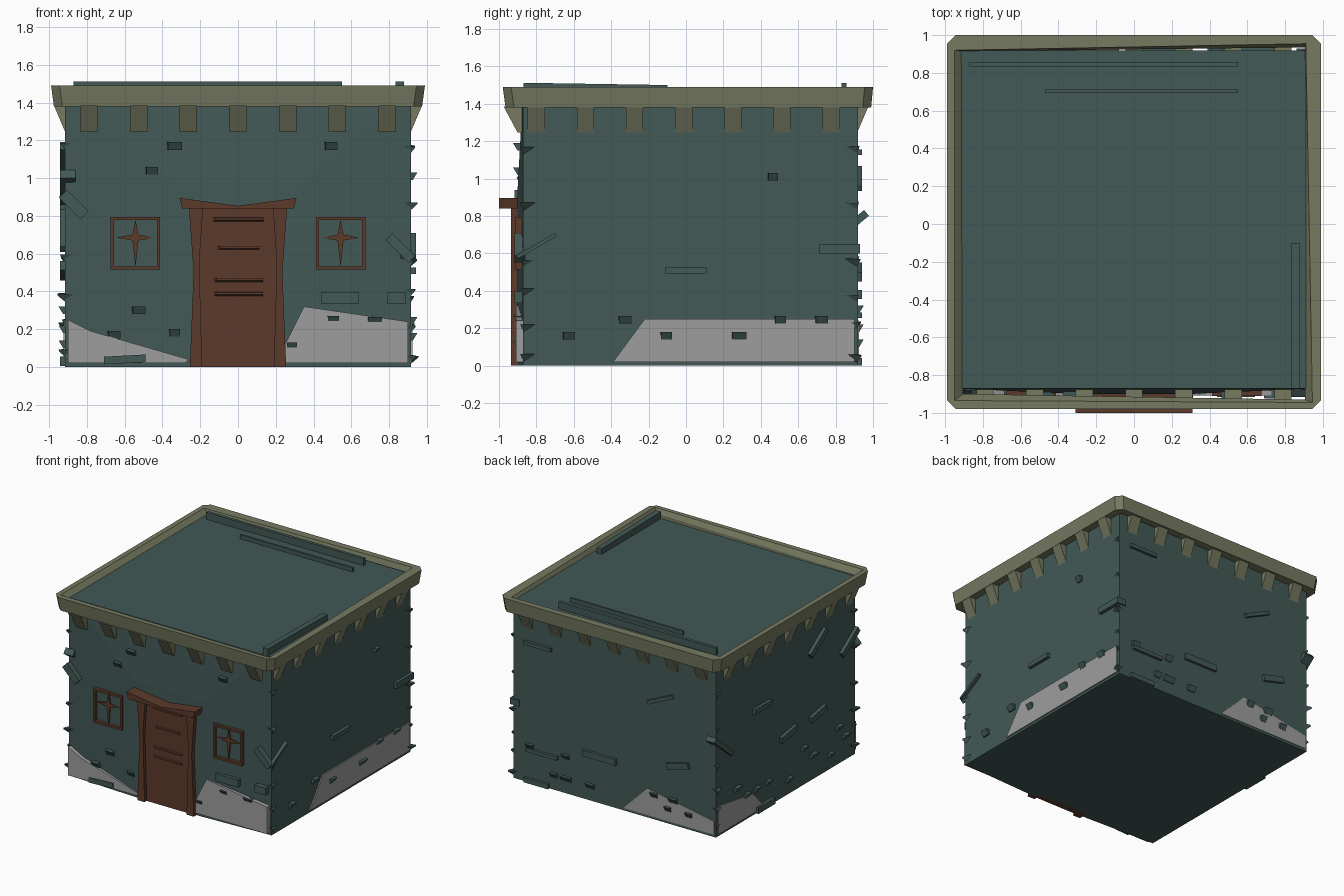
import bpy, bmesh, math, random
from mathutils import Matrix, Vector

cube = bpy.data.objects.get("Cube")
if cube:
    bpy.data.objects.remove(cube)
random.seed(4)


def material(name, rgb):
    m = bpy.data.materials.new(name)
    m.use_nodes = True
    m.diffuse_color = (*rgb, 1)
    m.node_tree.nodes["Principled BSDF"].inputs["Base Color"].default_value = (*rgb, 1)
    return m


TEAL = material("teal plaster", (.054, .1, .092))
OLIVE = material("olive trim", (.18, .194, .118))
BROWN = material("brown wood", (.107, .042, .024))
GREY = material("bare grey", (.34, .34, .34))

FRONT, RIGHT, BACK, LEFT = range(4)
FACE_AT = {FRONT: .895, RIGHT: .92, BACK: .92, LEFT: .92}


def place(wall, u, depth, z):
    """Point on a wall: u runs right as seen from outside, depth runs outward."""
    return Matrix.Rotation(wall * math.pi / 2, 3, "Z") @ Vector((u, -depth, z))


def loft(bm, ring_a, ring_b):
    """Closed solid between two rings of equal length."""
    a = [bm.verts.new(p) for p in ring_a]
    b = [bm.verts.new(p) for p in ring_b]
    n = len(a)
    bm.faces.new(a)
    bm.faces.new(b)
    for i in range(n):
        j = (i + 1) % n
        bm.faces.new((a[i], a[j], b[j], b[i]))


def plate(bm, wall, outline, d0, d1):
    loft(bm, [place(wall, u, d0, z) for u, z in outline],
         [place(wall, u, d1, z) for u, z in outline])


def rect(u, z, w, h, angle=0):
    c, s = math.cos(math.radians(angle)), math.sin(math.radians(angle))
    corners = [(-w / 2, -h / 2), (w / 2, -h / 2), (w / 2, h / 2), (-w / 2, h / 2)]
    return [(u + x * c - y * s, z + x * s + y * c) for x, y in corners]


def finish(name, bm, mat):
    bmesh.ops.recalc_face_normals(bm, faces=bm.faces)
    mesh = bpy.data.meshes.new(name)
    bm.to_mesh(mesh)
    bm.free()
    mesh.materials.append(mat)
    ob = bpy.data.objects.new(name, mesh)
    bpy.context.collection.objects.link(ob)
    return ob


# Walls and flat roof, front pushed out around the doorway
bm = bmesh.new()
W, ROOF = .915, 1.455
def corner_ring(z):
    return [bm.verts.new(p) for p in
            ((-W, -.872, z), (W, -.872, z), (W, .92, z), (-W, .92, z))]
lo, hi = corner_ring(0), corner_ring(ROOF)
p, q, r, s = [bm.verts.new((x, -.9, z)) for x, z in ((-.3, 0), (.3, 0), (.3, .95), (-.3, .95))]
for f in ((lo[0], p, s, hi[0]), (p, q, r, s), (q, lo[1], hi[1], r), (s, r, hi[1], hi[0]),
          (lo[1], lo[2], hi[2], hi[1]), (lo[2], lo[3], hi[3], hi[2]),
          (lo[3], lo[0], hi[0], hi[3]), hi, (lo[3], lo[2], lo[1], q, p, lo[0])):
    bm.faces.new(f)
finish("walls", bm, TEAL)


# Parapet: chamfered outer rim with an uneven inner opening
def chamfered(x, y0, y1, z, c=.045):
    return [(-x + c, y0, z), (x - c, y0, z), (x, y0 + c, z), (x, y1 - c, z),
            (x - c, y1, z), (-x + c, y1, z), (-x, y1 - c, z), (-x, y0 + c, z)]


def doubled(points, z):
    return [(x, y, z) for x, y in points for _ in range(2)]


bm = bmesh.new()
rings = [chamfered(.975, -.965, .99, 1.38), chamfered(.99, -.98, 1, 1.49)]
inner_top = [(-.95, -.935), (.945, -.945), (.91, .955), (-.95, .92)]
inner_low = [(-.905, -.9), (.905, -.93), (.905, .935), (-.91, .915)]
for pts, z in ((inner_top, 1.49), (inner_low, 1.45), (inner_low, 1.38)):
    d = doubled(pts, z)
    rings.append(d[1:] + d[:1])
verts = [[bm.verts.new(v) for v in ring] for ring in rings]
for k in range(len(verts)):
    a, b = verts[k], verts[(k + 1) % len(verts)]
    for i in range(8):
        j = (i + 1) % 8
        bm.faces.new((a[i], a[j], b[j], b[i]))
bmesh.ops.remove_doubles(bm, verts=bm.verts, dist=.0001)
finish("parapet", bm, OLIVE)

# Tapered brackets below the parapet
bm = bmesh.new()
for wall in FACE_AT:
    for i in range(-3, 4):
        u = i * .263 + (-.012 if wall == RIGHT else .012 if wall == LEFT else 0)
        def ring(depth, z):
            return [place(wall, u + x, y, z) for x, y in
                    ((-.046, .85), (.046, .85), (.046, depth), (-.046, depth))]
        loft(bm, ring(.915 if wall else .9, 1.245), ring(.975, 1.385))
finish("brackets", bm, OLIVE)

# Bare patches where the plaster has fallen off
patches = {
    "front_left": (FRONT, [(-.9, .02), (-.28, .02), (-.26, .04), (-.78, .19), (-.9, .25)]),
    "front_right": (FRONT, [(.25, .02), (.9, .02), (.9, .24), (.35, .32), (.25, .12)]),
    "side_right": (RIGHT, [(-.39, .02), (.9, .02), (.9, .25), (-.22, .25)]),
    "back": (BACK, [(.08, .02), (.9, .02), (.9, .13), (.3, .24)]),
    "side_left": (LEFT, [(-.9, .02), (-.3, .02), (-.45, .18), (-.9, .25)]),
}
for name, (wall, outline) in patches.items():
    bm = bmesh.new()
    face = FACE_AT[wall] + (.01 if wall == FRONT else 0)
    plate(bm, wall, outline, face - .04, face + .004)
    finish("bare_patch_" + name, bm, GREY)

# Larger bricks and slabs poking out: u, z, width, height, tilt
slabs = {
    FRONT: [(-.6, .04, .22, .04, 3), (.54, .365, .2, .06, 0), (.84, .365, .1, .06, 0),
            (.86, .63, .17, .05, -45), (-.87, .86, .16, .06, -45)],
    RIGHT: [(0, .51, .22, .035, 0), (.82, .625, .22, .05, 0), (-.8, .64, .24, .02, 30)],
    BACK: [(-.69, 1.14, .25, .03, 0), (.42, 1, .25, .03, 25), (-.65, .27, .28, .03, 0),
           (-.13, .38, .3, .05, 0), (.58, .5, .2, .05, 15), (-.7, .02, .22, .04, 0)],
    LEFT: [(.38, 1.1, .25, .05, 35), (.79, .95, .25, .05, 35), (-.34, .85, .22, .04, 0),
           (0, .5, .2, .05, 10), (.38, .52, .2, .05, 10), (-.85, .72, .3, .04, -40),
           (-.3, .03, .22, .05, 0)],
}
bm = bmesh.new()
for wall, items in slabs.items():
    for item in items:
        plate(bm, wall, rect(*item), .86, FACE_AT[wall] + .022)
finish("loose_slabs", bm, TEAL)

# Small wedge chips: one edge buried, the other sticking out
chips = {
    FRONT: [(-.34, 1.17), (.49, 1.17), (-.46, 1.04), (-.53, .3), (-.66, .17), (-.34, .18),
            (.5, .25), (.72, .245), (.28, .11)],
    RIGHT: [(.46, 1.01), (-.33, .245), (.5, .245), (.72, .245), (-.63, .16), (-.11, .16),
            (.28, .16)],
}
for wall in (BACK, LEFT):
    chips[wall] = [(random.uniform(-.8, .8), random.choice((.12, .2, .3))) for _ in range(11)]
bm = bmesh.new()
for wall, spots in chips.items():
    for u, z in spots:
        w, h = random.uniform(.055, .085), .04
        near = [place(wall, a, .86, b) for a, b in rect(u, z, w, h)]
        far = [place(wall, a, FACE_AT[wall] + (.03 if b > z else .006), b)
               for a, b in rect(u + .006, z, w * .9, h)]
        loft(bm, near, far)
# Broken tips along the upright corners
for sx, sy in ((-1, -1), (1, -1), (1, 1), (-1, 1)):
    for z in (.05, .21, .37, .56, .86, 1.15):
        e = Vector((sx * .9, sy * (.855 if sy < 0 else .9), z + random.uniform(-.02, .02)))
        t = random.uniform(.03, .055)
        base = [e + Vector(v) for v in ((0, 0, -.03), (sx * .01, -sy * .06, .025),
                                        (-sx * .06, sy * .01, .025))]
        tip = [e + Vector((sx * t, sy * t * .7, .02)) + (b - e) * .15 for b in base]
        loft(bm, base, tip)
finish("wall_chips", bm, TEAL)

# Long broken planks lying on the roof
bm = bmesh.new()
for x0, x1, y0, y1, top in ((-.87, .55, .832, .858, 1.512), (-.47, .55, .695, .712, 1.488),
                            (.835, .88, -.87, -.1, 1.512)):
    outline = [(x0, y0), (x1, y0), (x1, y1), (x0, y1)]
    loft(bm, [(x, y, 1.44) for x, y in outline],
         [(x, y, top - (.012 if y == -.1 else 0)) for x, y in outline])
finish("roof_planks", bm, TEAL)

# Door leaf, warped posts, sagging lintel and slats
bm = bmesh.new()
plate(bm, FRONT, [(-.21, 0), (.21, 0), (.21, .85), (-.21, .85)], .86, .908)
finish("door_leaf", bm, BROWN)

bm = bmesh.new()
post = [(.255, 0), (.19, 0), (.205, .55), (.185, .845), (.26, .845), (.235, .5)]
for side in (-1, 1):
    plate(bm, FRONT, [(u * side, z) for u, z in post], .86, .935)
finish("door_posts", bm, BROWN)

bm = bmesh.new()
plate(bm, FRONT, [(-.295, .84), (0, .84), (0, .853), (-.31, .895)], .88, 1)
plate(bm, FRONT, [(0, .84), (.295, .84), (.31, .895), (0, .853)], .88, 1)
finish("door_lintel", bm, BROWN)

bm = bmesh.new()
for z, w in ((.78, .27), (.63, .22), (.46, .26), (.385, .26)):
    near = [place(FRONT, u, .9, v) for u, v in rect(0, z, w, .025)]
    far = [place(FRONT, u, .924, v) for u, v in rect(.01, z + .004, w * .95, .012)]
    loft(bm, near, far)
finish("door_slats", bm, BROWN)

# Windows: square frame with a thin star-shaped crossbar
for side, name in ((-1, "right_window"), (1, "left_window")):
    bm = bmesh.new()
    u, z = side * .543, .655
    for k in (-1, 1):
        plate(bm, FRONT, rect(u + k * .122, z, .018, .28), .86, .912)
        plate(bm, FRONT, rect(u, z + k * .131, .26, .018), .86, .912)
    star = []
    for i in range(8):
        a = i * math.pi / 4
        rad = .022 if i % 2 else (.1 if i % 4 == 0 else .125)
        star.append((u + rad * math.cos(a), z + .03 * (i not in (2, 6)) + rad * math.sin(a)))
    plate(bm, FRONT, star, .87, .9)
    finish(name, bm, BROWN)
